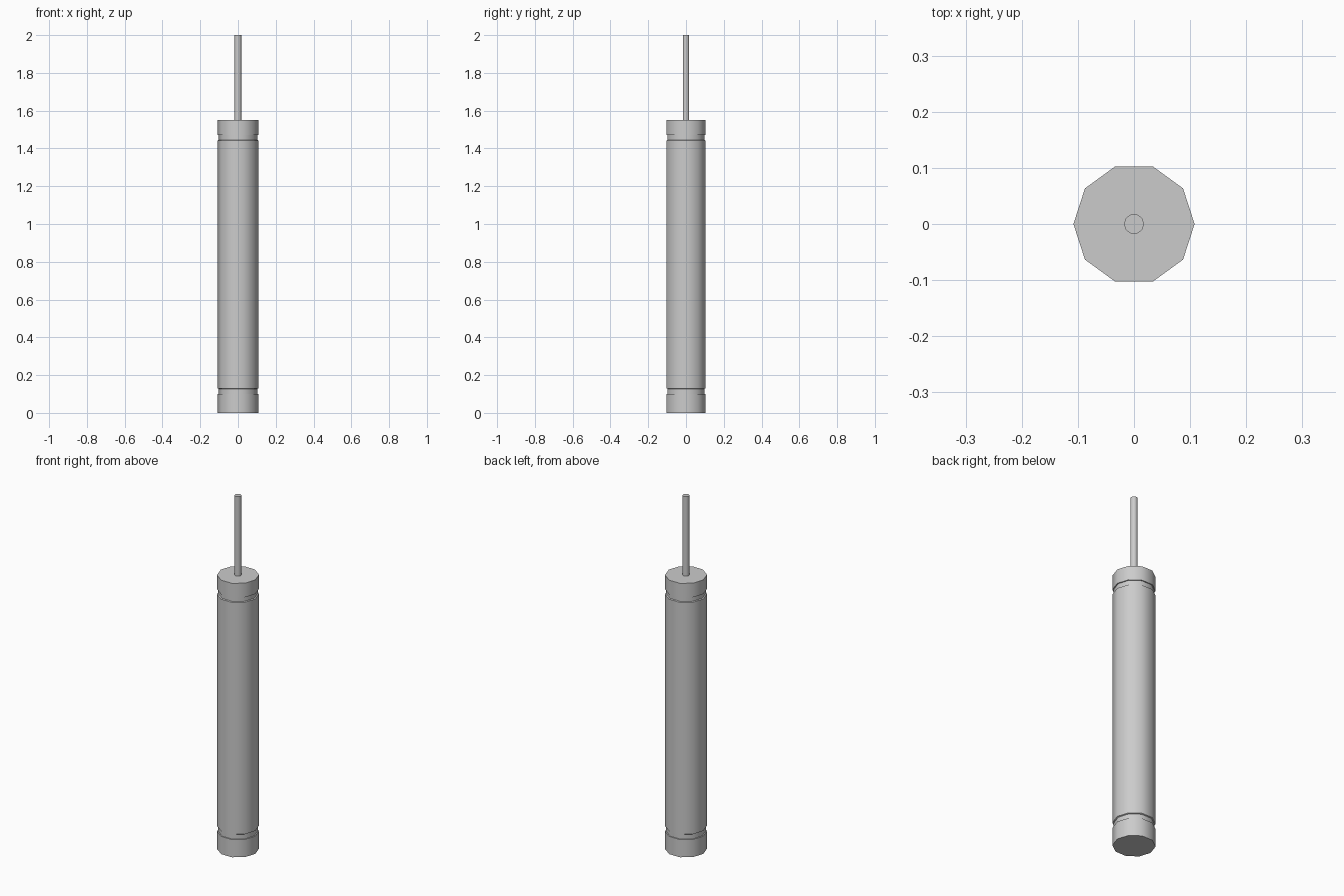
import bpy, math

if "Cube" in bpy.data.objects:
    bpy.data.objects.remove(bpy.data.objects["Cube"])

SIDES = 10


def lathe(name, profile):
    """Turn a (radius, height) profile around z and cap both ends."""
    verts, faces = [], []
    for r, z in profile:
        for i in range(SIDES):
            a = math.tau * i / SIDES
            verts.append((r * math.cos(a), r * math.sin(a), z))
    for k in range(len(profile) - 1):
        for i in range(SIDES):
            j = (i + 1) % SIDES
            lo, hi = k * SIDES, (k + 1) * SIDES
            faces.append((lo + i, lo + j, hi + j, hi + i))
    faces.append(tuple(reversed(range(SIDES))))
    top = (len(profile) - 1) * SIDES
    faces.append(tuple(range(top, top + SIDES)))
    mesh = bpy.data.meshes.new(name)
    mesh.from_pydata(verts, [], faces)
    ob = bpy.data.objects.new(name, mesh)
    bpy.context.collection.objects.link(ob)
    bpy.ops.object.select_all(action='DESELECT')
    ob.select_set(True)
    bpy.context.view_layer.objects.active = ob
    bpy.ops.object.shade_smooth_by_angle(angle=math.radians(40))
    return ob


R, G = 0.108, 0.102  # outer and groove radius

# Cylinder body with a crimped groove near each end
lathe("cylinder_body", [
    (R, 0), (R, 0.10), (G, 0.10), (G, 0.127), (R, 0.13),
    (R, 1.442), (G, 1.445), (G, 1.47), (R, 1.47), (R, 1.55)])

# Thin piston rod
lathe("piston_rod", [(0.018, 1.54), (0.018, 2.0)])
